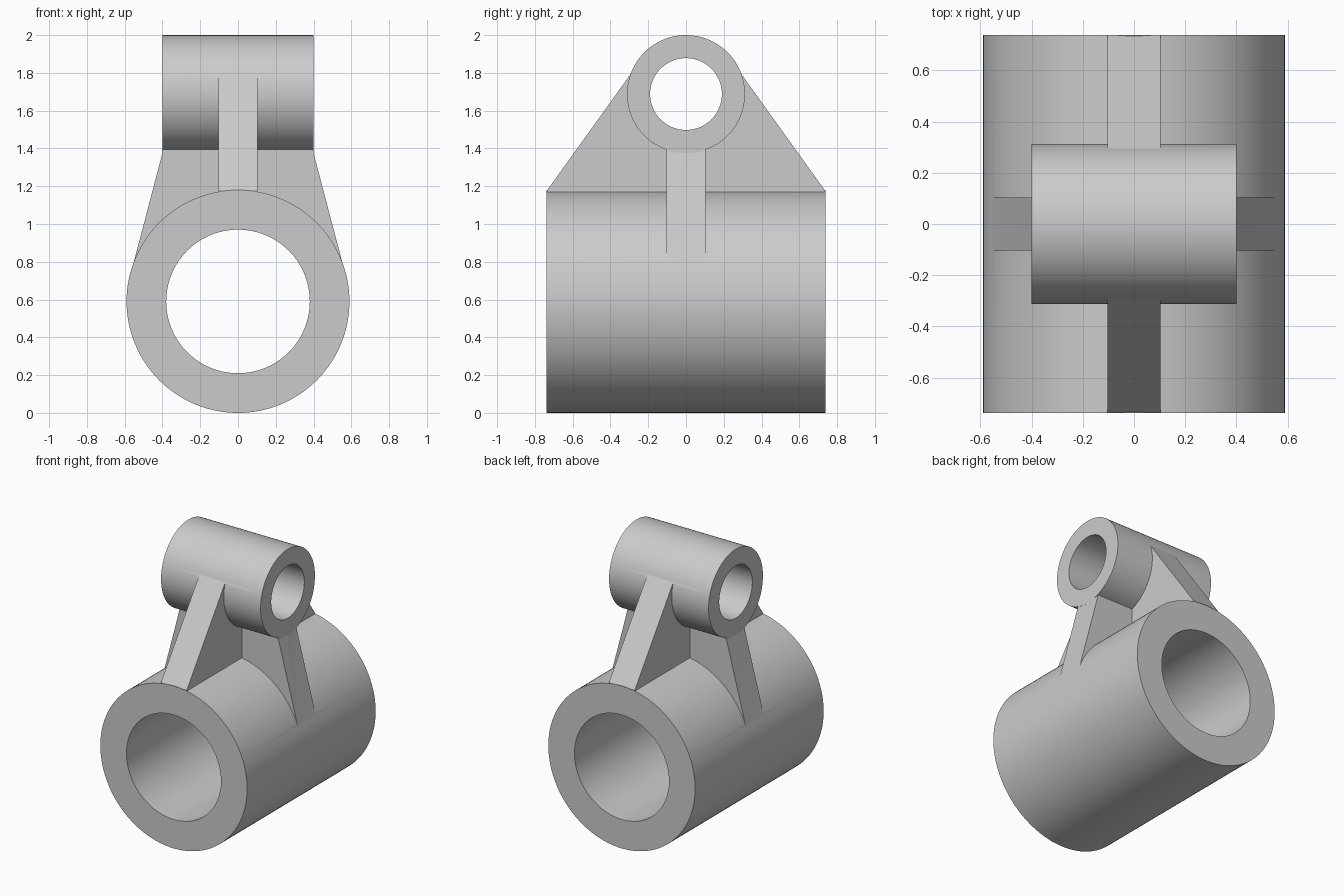
import bpy, bmesh
from math import pi, radians
from mathutils import Matrix

if "Cube" in bpy.data.objects:
    bpy.data.objects.remove(bpy.data.objects["Cube"])

BIG_Z, SMALL_Z = 0.59, 1.688
RIB_HALF = 0.104


def add_mesh(name, bm):
    bmesh.ops.recalc_face_normals(bm, faces=bm.faces)
    mesh = bpy.data.meshes.new(name)
    bm.to_mesh(mesh)
    bm.free()
    ob = bpy.data.objects.new(name, mesh)
    bpy.context.collection.objects.link(ob)
    return ob


def cylinder(name, radius, length, z, axis):
    bm = bmesh.new()
    rot = Matrix.Rotation(pi / 2, 4, 'X' if axis == 'Y' else 'Y')
    bmesh.ops.create_cone(bm, cap_ends=True, segments=128, radius1=radius,
                          radius2=radius, depth=length,
                          matrix=Matrix.Translation((0, 0, z)) @ rot)
    return add_mesh(name, bm)


def rib(name, half_profile, along):
    """Symmetric (side, z) profile, extruded across the rib thickness."""
    pts = half_profile + [(-s, z) for s, z in reversed(half_profile)]
    bm = bmesh.new()
    place = (lambda s, z: (s, -RIB_HALF, z)) if along == 'X' else (lambda s, z: (-RIB_HALF, s, z))
    face = bm.faces.new([bm.verts.new(place(s, z)) for s, z in pts])
    out = bmesh.ops.extrude_face_region(bm, geom=[face])
    shift = (0, 2 * RIB_HALF, 0) if along == 'X' else (2 * RIB_HALF, 0, 0)
    bmesh.ops.translate(bm, vec=shift,
                        verts=[v for v in out['geom'] if isinstance(v, bmesh.types.BMVert)])
    return add_mesh(name, bm)


def combine(target, other, operation):
    mod = target.modifiers.new(operation.lower(), 'BOOLEAN')
    mod.operation = operation
    mod.solver = 'EXACT'
    mod.object = other
    bpy.context.view_layer.objects.active = target
    bpy.ops.object.modifier_apply(modifier=mod.name)
    bpy.data.objects.remove(other, do_unlink=True)


# Solid bosses: large one along y, small crosswise one along x
bracket = cylinder("cross_tube_bracket", 0.59, 1.476, BIG_Z, 'Y')
combine(bracket, cylinder("small_boss", 0.312, 0.8, SMALL_Z, 'X'), 'UNION')

# Crossed ribs joining the bosses
combine(bracket, rib("long_rib", [(0.6, 0.95), (0.737, 1.176), (0.277, 1.816), (0.2, 1.8)], 'Y'), 'UNION')
combine(bracket, rib("cross_rib", [(0.5, 0.7), (0.562, 0.76), (0.4, 1.376), (0.39, 1.45)], 'X'), 'UNION')

# Bores
combine(bracket, cylinder("large_bore", 0.38, 2, BIG_Z, 'Y'), 'DIFFERENCE')
combine(bracket, cylinder("small_bore", 0.19, 1.2, SMALL_Z, 'X'), 'DIFFERENCE')

# Smooth walls with sharp rims
bpy.ops.object.select_all(action='DESELECT')
bracket.select_set(True)
bpy.context.view_layer.objects.active = bracket
bpy.ops.object.shade_smooth_by_angle(angle=radians(20))
normals = bracket.modifiers.new("weighted_normals", 'WEIGHTED_NORMAL')
normals.keep_sharp = True
